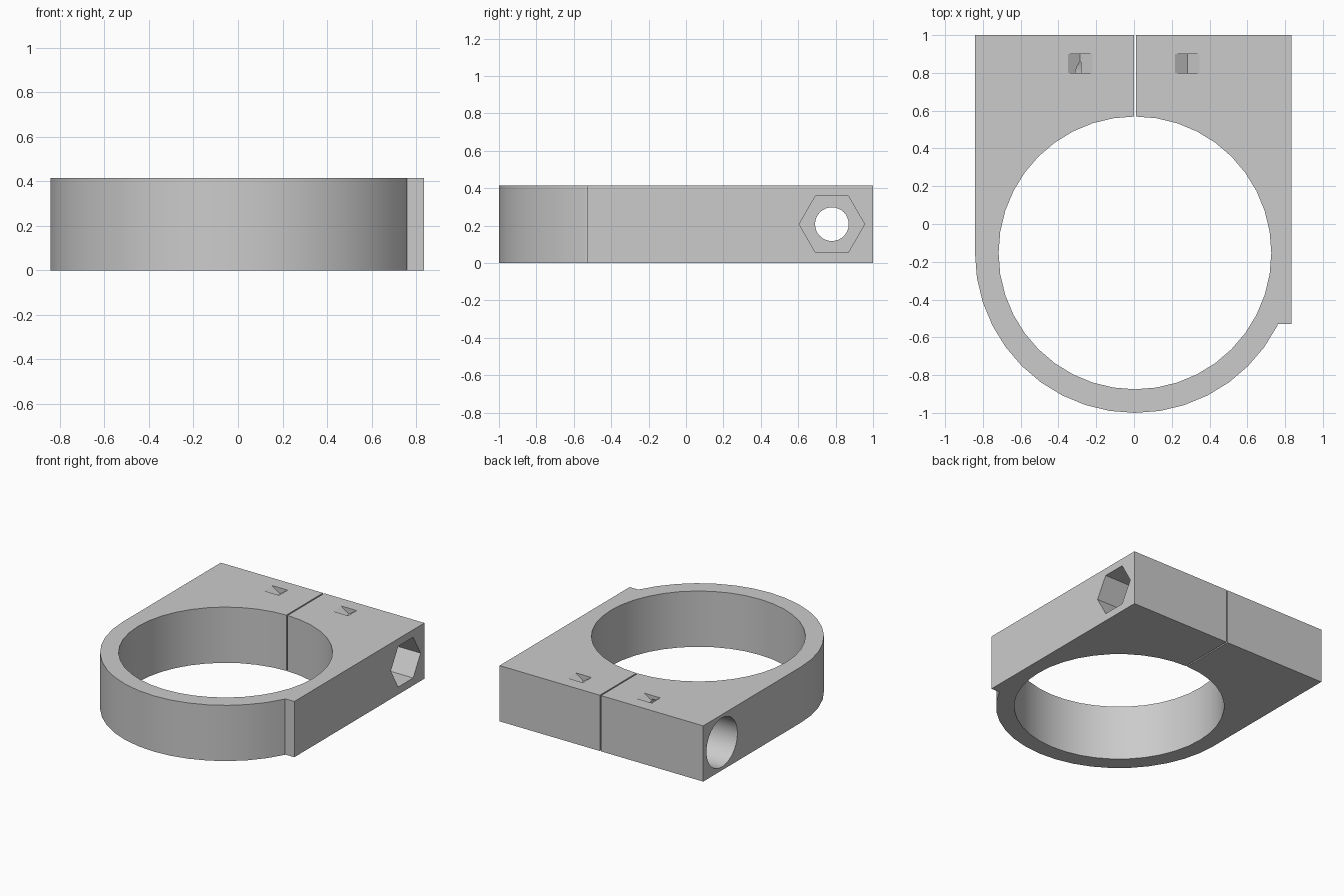
import bpy, bmesh, math
from mathutils import Matrix, Vector

if "Cube" in bpy.data.objects:
    bpy.data.objects.remove(bpy.data.objects["Cube"])

H = 0.415                     # clamp height
CX, CY = 0.005, -0.153        # ring centre
R_OUT, R_IN = 0.847, 0.722
BOLT_Y, BOLT_Z = 0.78, H / 2

grey = bpy.data.materials.new("plain_grey")
grey.diffuse_color = (0.6, 0.6, 0.6, 1)
grey.use_nodes = True
grey.node_tree.nodes["Principled BSDF"].inputs["Base Color"].default_value = grey.diffuse_color


def prism(name, base, along):
    """Closed prism: a polygon of 3D points swept along a vector."""
    bm = bmesh.new()
    face = bm.faces.new([bm.verts.new(p) for p in base])
    swept = bmesh.ops.extrude_face_region(bm, geom=[face])["geom"]
    verts = [v for v in swept if isinstance(v, bmesh.types.BMVert)]
    bmesh.ops.translate(bm, verts=verts, vec=Vector(along))
    bmesh.ops.recalc_face_normals(bm, faces=bm.faces)
    mesh = bpy.data.meshes.new(name)
    bm.to_mesh(mesh)
    bm.free()
    mesh.materials.append(grey)
    ob = bpy.data.objects.new(name, mesh)
    bpy.context.collection.objects.link(ob)
    return ob


def circle(r, n):
    return [(r * math.cos(2 * math.pi * i / n), r * math.sin(2 * math.pi * i / n))
            for i in range(n)]


def side_bore(name, r, n, x0, x1):
    """Cutter running along x on the bolt axis."""
    return prism(name, [(x0, BOLT_Y + a, BOLT_Z + b) for a, b in circle(r, n)],
                 (x1 - x0, 0, 0))


# Clamp body: square lug block flowing into a round ring
outline = [(-0.842, 1), (0.835, 1), (0.835, -0.53), (0.76, -0.53)]
for i in range(18):
    a = math.radians(-27 - 9 * i)
    outline.append((CX + R_OUT * math.cos(a), CY + R_OUT * math.sin(a)))
body = prism("clamp_body", [(x, y, 0) for x, y in outline], (0, 0, H))

cutters = [
    # Main ring bore
    prism("ring_bore", [(CX + a, CY + b, -0.1) for a, b in circle(R_IN, 40)], (0, 0, H + 0.2)),
    # Clamping slit
    prism("slit", [(0, 0.4, -0.1), (0.01, 0.4, -0.1), (0.01, 1.1, -0.1), (0, 1.1, -0.1)],
          (0, 0, H + 0.2)),
    # Bolt hole, round head pocket and hexagonal nut pocket
    side_bore("bolt_hole", 0.09, 32, -1, 1),
    side_bore("head_pocket", 0.182, 40, -1, -0.28),
    side_bore("nut_pocket", 0.175, 6, 0.28, 1),
]
# Small V notches in the top face
for x in (-0.285, 0.283):
    cutters.append(prism("notch", [(x - 0.065, 0.8, H), (x - 0.065, 0.8, H + 0.05),
                                   (x + 0.065, 0.8, H + 0.05), (x + 0.065, 0.8, H),
                                   (x, 0.8, H - 0.045)], (0, 0.1, 0)))

bpy.context.view_layer.objects.active = body
body.select_set(True)
for c in cutters:
    c.hide_render = True
    m = body.modifiers.new(c.name, "BOOLEAN")
    m.operation, m.solver, m.object = "DIFFERENCE", "EXACT", c
    bpy.ops.object.modifier_apply(modifier=m.name)
    bpy.data.objects.remove(c)

bpy.ops.object.shade_smooth_by_angle(angle=math.radians(25))
